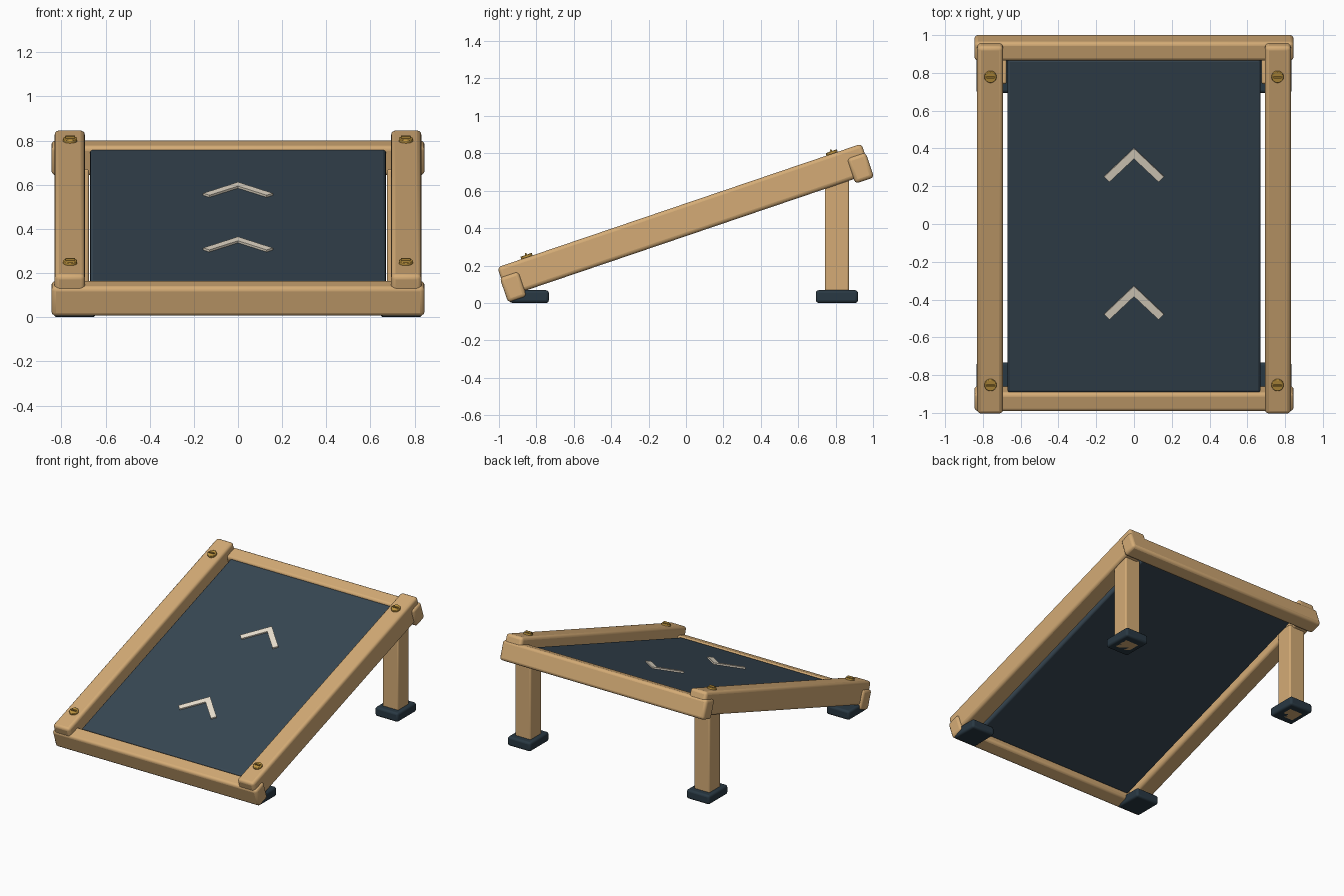
import bpy, bmesh
from math import radians
from mathutils import Matrix

if "Cube" in bpy.data.objects:
    bpy.data.objects.remove(bpy.data.objects["Cube"])

# Sloped frame: u runs up the ramp, w is normal to the deck
TILT = Matrix.Translation((0, 0, 0.445)) @ Matrix.Rotation(radians(18.75), 4, 'X')
FLAT = Matrix.Identity(4)


def material(name, color):
    m = bpy.data.materials.new(name)
    m.diffuse_color = (*color, 1)
    m.use_nodes = True
    m.node_tree.nodes["Principled BSDF"].inputs["Base Color"].default_value = m.diffuse_color
    return m


WOOD = material("wood", (0.66, 0.41, 0.18))
PANEL = material("slate_panel", (0.038, 0.062, 0.085))
RUBBER = material("rubber", (0.022, 0.040, 0.056))
BRASS = material("brass", (0.52, 0.30, 0.05))
CREAM = material("cream", (0.84, 0.76, 0.63))


def finish(bm, name, mat, frame, bevel=0, segments=3):
    bmesh.ops.recalc_face_normals(bm, faces=bm.faces)
    mesh = bpy.data.meshes.new(name)
    bm.to_mesh(mesh)
    bm.free()
    mesh.materials.append(mat)
    ob = bpy.data.objects.new(name, mesh)
    bpy.context.collection.objects.link(ob)
    ob.matrix_world = frame
    if bevel:
        mod = ob.modifiers.new("rounded_edges", 'BEVEL')
        mod.width, mod.segments = bevel, segments
        mod.limit_method = 'ANGLE'
    bpy.ops.object.select_all(action='DESELECT')
    bpy.context.view_layer.objects.active = ob
    ob.select_set(True)
    bpy.ops.object.shade_smooth_by_angle(angle=radians(35))
    return ob


def box(name, center, size, mat, frame=FLAT, bevel=0, segments=3):
    bm = bmesh.new()
    bmesh.ops.create_cube(bm, size=1, matrix=Matrix.Translation(center) @ Matrix.Diagonal((*size, 1)))
    return finish(bm, name, mat, frame, bevel, segments)


def disc(name, center, radius, depth, mat, frame):
    bm = bmesh.new()
    bmesh.ops.create_cone(bm, cap_ends=True, segments=24, radius1=radius, radius2=radius,
                          depth=depth, matrix=Matrix.Translation(center))
    return finish(bm, name, mat, frame, 0.003, 2)


def chevron(name, u, w, mat):
    # Half outline mirrored into a V, then extruded along the normal
    pts = [(0, 0), (0.158, -0.158), (0.130, -0.187), (0, -0.058), (-0.130, -0.187), (-0.158, -0.158)]
    bm = bmesh.new()
    face = bm.faces.new([bm.verts.new((x, u + y, w)) for x, y in pts])
    ext = bmesh.ops.extrude_face_region(bm, geom=[face])
    verts = [v for v in ext["geom"] if isinstance(v, bmesh.types.BMVert)]
    bmesh.ops.translate(bm, verts=verts, vec=(0, 0, 0.016))
    finish(bm, name, mat, TILT)


# Deck panel and direction marks
box("deck_panel", (0, -0.006, -0.025), (1.34, 1.864, 0.09), PANEL, TILT, 0.014)
for i, u in enumerate((-0.338, 0.432)):
    chevron(f"chevron_{i}", u, 0.014, CREAM)

# Cross beams at both ends
box("front_beam", (0, -0.990, -0.044), (1.69, 0.106, 0.142), WOOD, TILT, 0.02)
box("back_beam", (0, 0.972, -0.038), (1.69, 0.106, 0.142), WOOD, TILT, 0.02)

# Mirrored side parts
for side, s in (("left", -1), ("right", 1)):
    box(f"{side}_rail", (s * 0.762, -0.009, 0), (0.137, 2.056, 0.166), WOOD, TILT, 0.02)
    box(f"{side}_back_leg", (s * 0.74, 0.807, 0.335), (0.13, 0.13, 0.67), WOOD, FLAT, 0.01)
    box(f"{side}_back_foot", (s * 0.74, 0.807, 0.034), (0.19, 0.225, 0.068), RUBBER, FLAT, 0.015)
    box(f"{side}_front_foot", (s * 0.74, -0.838, 0.034), (0.19, 0.21, 0.068), RUBBER, FLAT, 0.015)
    # Bolts with a raised bar across the head
    for end, u in (("front", -0.870), ("back", 0.853)):
        disc(f"{side}_{end}_bolt", (s * 0.76, u, 0.086), 0.032, 0.022, BRASS, TILT)
        box(f"{side}_{end}_bolt_bar", (s * 0.76, u, 0.099), (0.044, 0.009, 0.016), BRASS, TILT)
